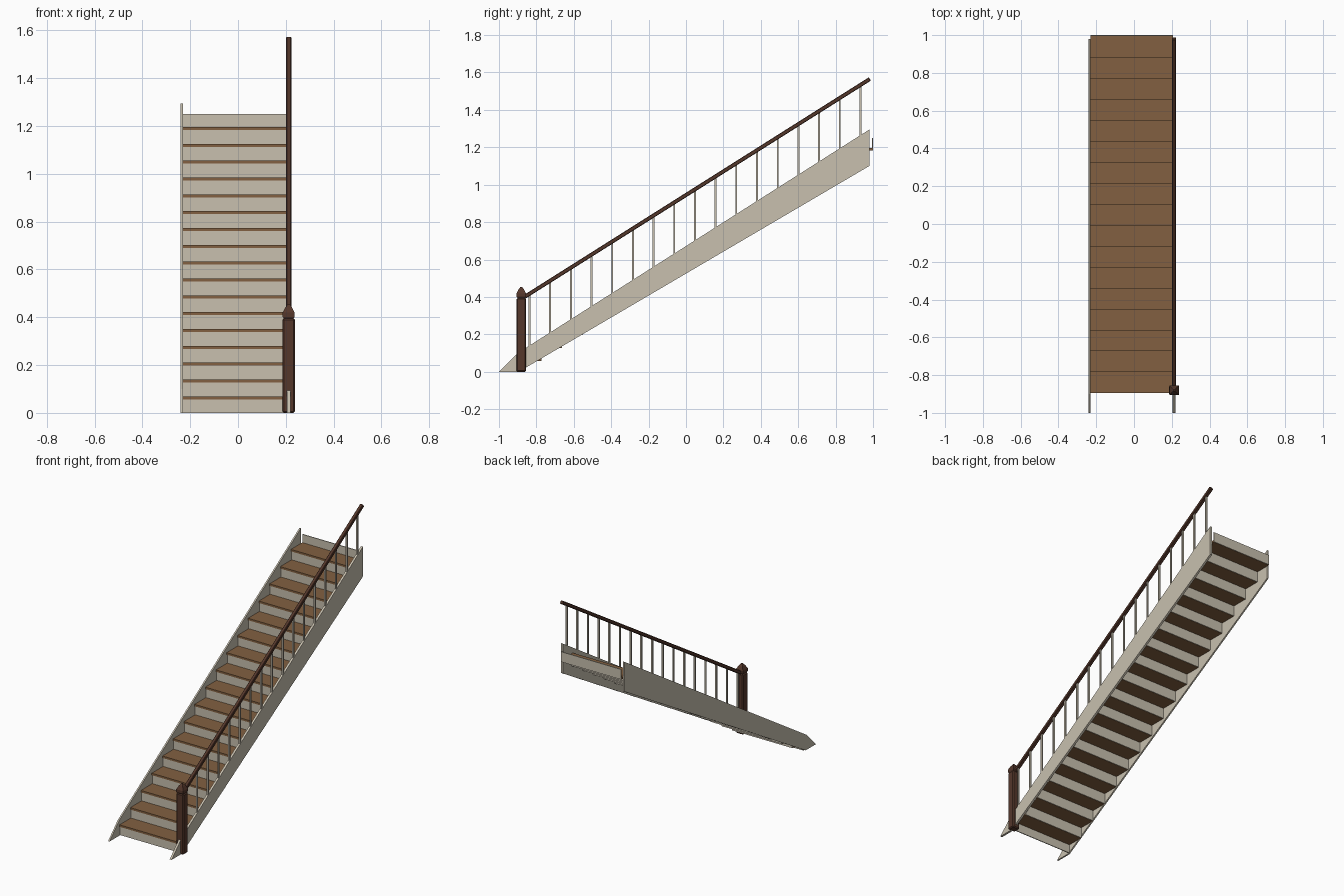
import bpy, bmesh
from mathutils import Vector

cube = bpy.data.objects.get("Cube")
if cube:
    bpy.data.objects.remove(cube, do_unlink=True)


def material(name, rgb):
    m = bpy.data.materials.new(name)
    m.use_nodes = True
    m.diffuse_color = (*rgb, 1)
    m.node_tree.nodes["Principled BSDF"].inputs["Base Color"].default_value = (*rgb, 1)
    return m


CREAM = material("cream paint", (0.58, 0.53, 0.43))
OAK = material("brown oak", (0.225, 0.118, 0.053))
DARK = material("dark wood", (0.09, 0.038, 0.024))


def finish(name, bm, mat):
    bmesh.ops.recalc_face_normals(bm, faces=bm.faces)
    me = bpy.data.meshes.new(name)
    bm.to_mesh(me)
    bm.free()
    me.materials.append(mat)
    ob = bpy.data.objects.new(name, me)
    bpy.context.collection.objects.link(ob)
    return ob


def prism(name, profile, x0, x1, mat):
    """Extrude a (y, z) profile from x0 to x1."""
    bm = bmesh.new()
    face = bm.faces.new([bm.verts.new((x0, y, z)) for y, z in profile])
    new = bmesh.ops.extrude_face_region(bm, geom=[face])["geom"]
    verts = [v for v in new if isinstance(v, bmesh.types.BMVert)]
    bmesh.ops.translate(bm, verts=verts, vec=(x1 - x0, 0, 0))
    return finish(name, bm, mat)


def box(name, x0, x1, y0, y1, z0, z1, mat):
    return prism(name, [(y0, z0), (y1, z0), (y1, z1), (y0, z1)], x0, x1, mat)


STEPS, RUN, RISE = 17, 0.1108, 0.0704
NOSE, LEFT, RIGHT = -0.895, -0.231, 0.207
RAIL_X, SLOPE = 0.212, 0.631

# Side stringers
stringer = [(-1, 0), (-0.9, 0.1), (0.98, 1.295), (0.98, 1.1), (-0.894, 0)]
prism("right_stringer", stringer, -0.241, -0.231, CREAM)
prism("left_stringer", stringer, 0.205, 0.219, CREAM)

# Treads and risers, with one last riser up to the landing
for i in range(STEPS + 1):
    y = NOSE + RUN * i
    top = RISE * (i + 1) - 0.001
    base = max(0, top - RISE - 0.012)
    if i < STEPS:
        box(f"tread_{i + 1}", LEFT, RIGHT, y, y + RUN + 0.008, top - 0.013, top, OAK)
        box(f"riser_{i + 1}", LEFT, RIGHT, y + 0.006, y + 0.0115, base, top - 0.013, CREAM)
    else:
        box("landing_riser", LEFT, RIGHT, y + 0.006, y + 0.0115, base, 1.25, CREAM)


def rail_z(y):
    return 0.945 + SLOPE * y


# Balusters, from the stringer up into the handrail
for i in range(STEPS):
    y = -0.837 + RUN * i - 0.0002 * i
    foot = 0.1 + (y + 0.9) * 0.6356 - 0.012
    box(f"baluster_{i + 1}", RAIL_X - 0.005, RAIL_X + 0.005,
        y - 0.005, y + 0.005, foot, rail_z(y), CREAM)

# Sloping handrail with softened edges
start, end = Vector((-0.865, rail_z(-0.865))), Vector((0.983, rail_z(0.983)))
across = Vector((-SLOPE, 1)).normalized() * 0.0105
rail = prism("handrail", [start - across, end - across, end + across, start + across],
             RAIL_X - 0.011, RAIL_X + 0.011, DARK)
bevel = rail.modifiers.new("edges", "BEVEL")
bevel.width, bevel.segments = 0.003, 1

# Newel post with chamfered corners
POST_Y = -0.881
post = box("newel_post", RAIL_X - 0.026, RAIL_X + 0.026,
           POST_Y - 0.025, POST_Y + 0.025, 0, 0.395, DARK)
bevel = post.modifiers.new("chamfer", "BEVEL")
bevel.width, bevel.segments = 0.006, 1

# Pointed cap: stacked square rings
bm = bmesh.new()
rings = []
for half, z in [(0.02, 0.394), (0.025, 0.402), (0.025, 0.419), (0.014, 0.441), (0.004, 0.454)]:
    rings.append([bm.verts.new((RAIL_X + sx * half, POST_Y + sy * half, z))
                  for sx, sy in ((-1, -1), (1, -1), (1, 1), (-1, 1))])
for a, b in zip(rings, rings[1:]):
    for k in range(4):
        n = (k + 1) % 4
        bm.faces.new((a[k], a[n], b[n], b[k]))
bm.faces.new(rings[0][::-1])
bm.faces.new(rings[-1])
finish("newel_cap", bm, DARK)
